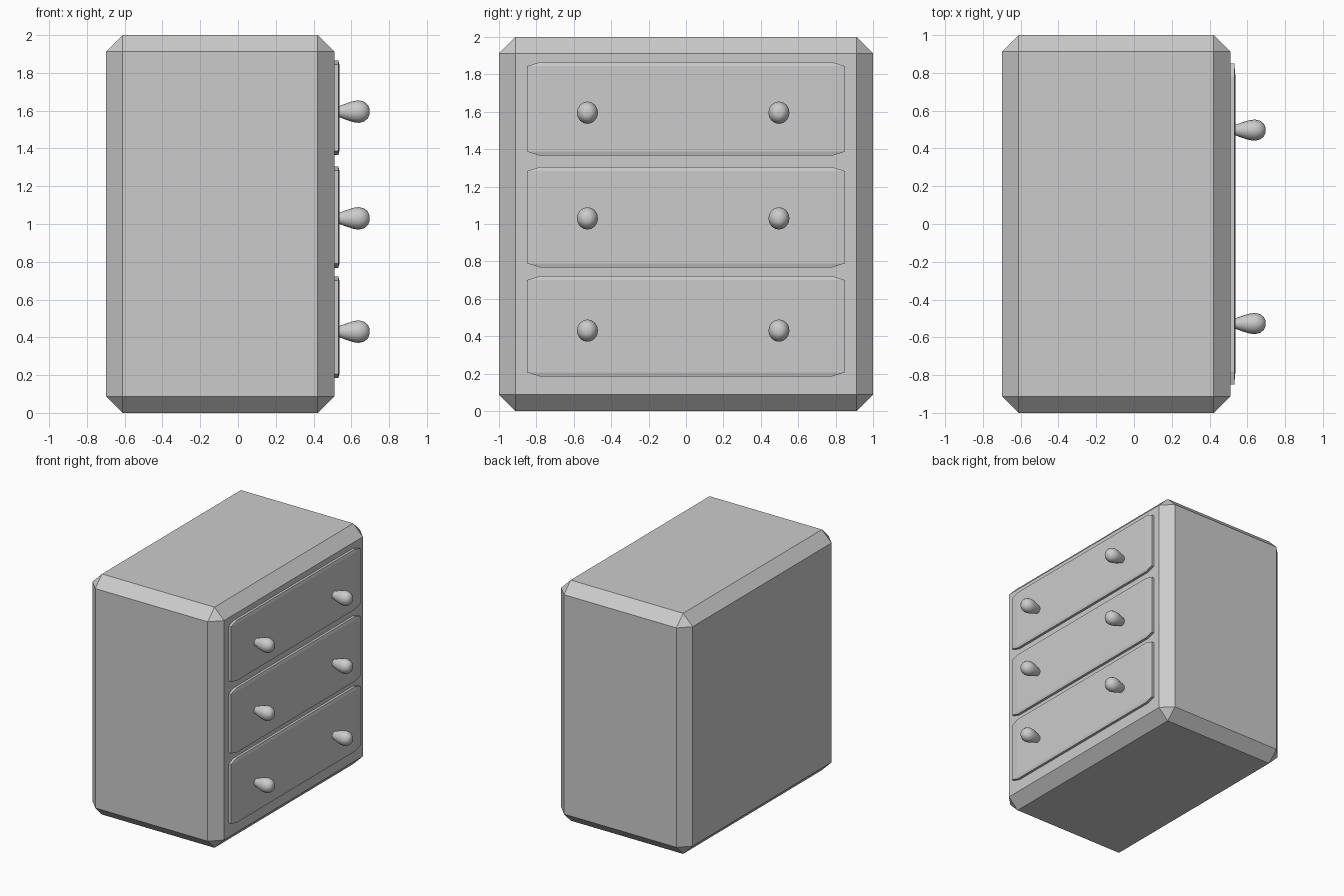
import bpy, bmesh, math

if "Cube" in bpy.data.objects:
    bpy.data.objects.remove(bpy.data.objects["Cube"])


def add_object(name, bm):
    bmesh.ops.recalc_face_normals(bm, faces=bm.faces)
    mesh = bpy.data.meshes.new(name)
    bm.to_mesh(mesh)
    bm.free()
    obj = bpy.data.objects.new(name, mesh)
    bpy.context.collection.objects.link(obj)
    return obj


def chamfered_box(name, lo, hi, chamfer):
    """Box whose chamfer can differ per axis: bevel a cube, then move corner bands."""
    bm = bmesh.new()
    bmesh.ops.create_cube(bm, size=2)
    bmesh.ops.bevel(bm, geom=bm.edges[:], offset=0.1, segments=1,
                    affect='EDGES', profile=0.5)
    for v in bm.verts:
        for i in range(3):
            half, mid = (hi[i] - lo[i]) / 2, (hi[i] + lo[i]) / 2
            inset = 0 if abs(v.co[i]) > 0.95 else chamfer[i]
            v.co[i] = mid + math.copysign(half - inset, v.co[i])
    return add_object(name, bm)


def knob(name, y, z):
    # tapered neck swelling to a rounded end, lathed about x
    profile = [(0.525, 0.026), (0.54, 0.03), (0.575, 0.043), (0.61, 0.054),
               (0.64, 0.058), (0.668, 0.051), (0.688, 0.034), (0.695, 0.018)]
    sides = 16
    bm = bmesh.new()
    rings = []
    for x, r in profile:
        rings.append([bm.verts.new((x, y + r * 0.97 * math.cos(a), z + r * 1.03 * math.sin(a)))
                      for a in (2 * math.pi * k / sides for k in range(sides))])
    for a, b in zip(rings, rings[1:]):
        for k in range(sides):
            n = (k + 1) % sides
            bm.faces.new((a[k], a[n], b[n], b[k]))
    bm.faces.new(rings[0])
    bm.faces.new(rings[-1])
    for f in bm.faces:
        f.smooth = True
    return add_object(name, bm)


# Cabinet body
chamfered_box("cabinet_body", (-0.70, -1, 0), (0.51, 1, 2), (0.088, 0.088, 0.088))

# Drawer fronts, each with two knobs
drawers = [("bottom", 0.185, 0.722, 0.43), ("middle", 0.768, 1.305, 1.03),
           ("top", 1.365, 1.866, 1.595)]
for level, z0, z1, knob_z in drawers:
    chamfered_box(level + "_drawer", (0.44, -0.85, z0), (0.537, 0.85, z1),
                  (0.006, 0.07, 0.022))
    for side, y in (("left", -0.527), ("right", 0.497)):
        knob(f"{level}_{side}_knob", y, knob_z)
